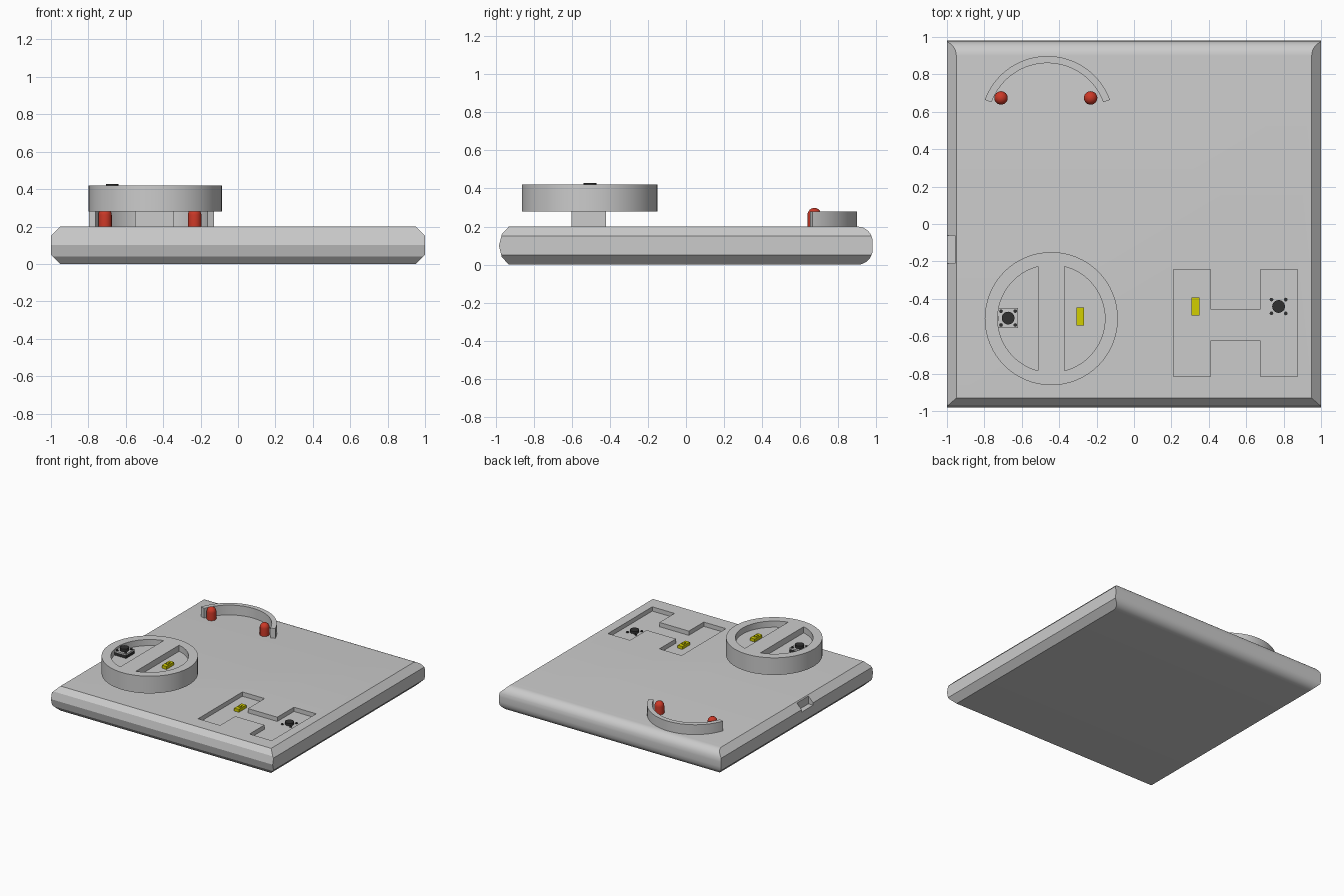
import bpy, bmesh
from math import pi, sin, cos, radians, acos
from mathutils import Vector

if "Cube" in bpy.data.objects:
    bpy.data.objects.remove(bpy.data.objects["Cube"])


def material(name, rgb):
    m = bpy.data.materials.new(name)
    m.diffuse_color = (*rgb, 1)
    m.use_nodes = True
    m.node_tree.nodes["Principled BSDF"].inputs["Base Color"].default_value = m.diffuse_color
    return m


RED = material("red", (0.6, 0.04, 0.02))
YELLOW = material("yellow", (0.65, 0.62, 0.0))
BLACK = material("black", (0.03, 0.03, 0.03))


def finish(bm, name, mat=None, smooth=None):
    bmesh.ops.recalc_face_normals(bm, faces=bm.faces)
    me = bpy.data.meshes.new(name)
    bm.to_mesh(me)
    bm.free()
    ob = bpy.data.objects.new(name, me)
    bpy.context.collection.objects.link(ob)
    if mat:
        me.materials.append(mat)
    if smooth:
        shade(ob, smooth)
    return ob


def shade(ob, angle=30):
    bpy.ops.object.select_all(action='DESELECT')
    bpy.context.view_layer.objects.active = ob
    ob.select_set(True)
    bpy.ops.object.shade_smooth_by_angle(angle=radians(angle))


def prism_bm(pts, vec):
    bm = bmesh.new()
    face = bm.faces.new([bm.verts.new(p) for p in pts])
    new = bmesh.ops.extrude_face_region(bm, geom=[face], use_keep_orig=True)
    bmesh.ops.translate(bm, vec=vec, verts=[v for v in new["geom"] if isinstance(v, bmesh.types.BMVert)])
    return bm


def prism(name, pts, z0, z1, mat=None, smooth=None):
    return finish(prism_bm([(x, y, z0) for x, y in pts], (0, 0, z1 - z0)), name, mat, smooth)


def box(name, x0, x1, y0, y1, z0, z1, mat=None):
    return prism(name, [(x0, y0), (x1, y0), (x1, y1), (x0, y1)], z0, z1, mat)


def arc(cx, cy, r, a0, a1, n):
    return [(cx + r * cos(a0 + (a1 - a0) * i / n), cy + r * sin(a0 + (a1 - a0) * i / n)) for i in range(n + 1)]


def disc(name, cx, cy, r, z0, z1, mat=None, n=32):
    return prism(name, arc(cx, cy, r, 0, 2 * pi, n)[:-1], z0, z1, mat, 30)


def cut(ob, cutter):
    cutter.hide_render = True
    mod = ob.modifiers.new("cut", 'BOOLEAN')
    mod.operation = 'DIFFERENCE'
    mod.solver = 'EXACT'
    mod.object = cutter
    bpy.context.view_layer.objects.active = ob
    bpy.ops.object.modifier_apply(modifier=mod.name)
    bpy.data.objects.remove(cutter)


# Base plate: faceted front, rounded back, chamfered sides
profile = [(-0.93, 0), (-0.967, 0.04), (-0.982, 0.1), (-0.967, 0.16), (-0.93, 0.2)]
profile += arc(0.9, 0.12, 0.08, pi / 2, 0, 8) + arc(0.9, 0.08, 0.08, 0, -pi / 2, 8)
bm = prism_bm([(-1, y, z) for y, z in profile], (2, 0, 0))
for s in (-1, 1):
    for z, nz in ((0.15, 1), (0.05, -1)):
        res = bmesh.ops.bisect_plane(bm, geom=bm.verts[:] + bm.edges[:] + bm.faces[:],
                                     plane_co=(s, 0, z), plane_no=Vector((s, 0, nz)).normalized(),
                                     clear_outer=True)
        edges = [e for e in res["geom_cut"] if isinstance(e, bmesh.types.BMEdge)]
        bmesh.ops.holes_fill(bm, edges=edges, sides=0)
base = finish(bm, "base_plate")

# H-shaped recess and the side port notch
h_shape = [(0.21, -0.815), (0.41, -0.815), (0.41, -0.622), (0.675, -0.622), (0.675, -0.815), (0.875, -0.815),
           (0.875, -0.243), (0.675, -0.243), (0.675, -0.457), (0.41, -0.457), (0.41, -0.243), (0.21, -0.243)]
cut(base, prism("h_cutter", h_shape, 0.165, 0.3))
cut(base, box("port_cutter", -1.1, -0.957, -0.21, -0.062, 0.13, 0.3))
shade(base, 28)

# Raised round panel with two D-shaped recesses, on a square post
CX, CY = -0.442, -0.506
panel = disc("round_panel", CX, CY, 0.356, 0.28, 0.42, n=64)
half = acos(0.07 / 0.287)
for mid in (0, pi):
    cut(panel, prism("d_cutter", arc(CX, CY, 0.287, mid - half, mid + half, 32), 0.37, 0.5))
shade(panel)
box("panel_post", -0.55, -0.342, -0.6, -0.42, 0.19, 0.285)

# Curved rail at the back
a = radians(20)
rail = arc(-0.463, 0.542, 0.356, a, pi - a, 40) + arc(-0.463, 0.542, 0.318, pi - a, a, 40)
prism("curved_rail", rail, 0.195, 0.28, None, 30)

# Red indicator lamps with domed tops
for i, x in enumerate((-0.711, -0.232)):
    bm = bmesh.new()
    prof = [(0, 0.195)] + [(r, 0.262 + h if k else 0.195) for k, (r, h) in
                           enumerate([(0.036, 0)] + arc(0, 0, 0.036, 0, pi / 2, 6))]
    vs = [bm.verts.new((x + r, 0.674, z)) for r, z in prof]
    es = [bm.edges.new(p) for p in zip(vs, vs[1:])]
    bmesh.ops.spin(bm, geom=vs + es, cent=(x, 0.674, 0), axis=(0, 0, 1), angle=2 * pi, steps=24)
    bmesh.ops.remove_doubles(bm, verts=bm.verts, dist=1e-4)
    finish(bm, f"lamp_{i + 1}", RED, 40)


# Push buttons: round knob with four corner pins
def button(name, x, y, z, top):
    disc(name + "_knob", x, y, 0.034, z - 0.005, top, BLACK)
    for sx in (-1, 1):
        for sy in (-1, 1):
            disc(name + "_pin", x + sx * 0.038, y + sy * 0.037, 0.01, z - 0.005, z + 0.006, BLACK, 12)


BX, BY, S = -0.673, -0.503, 0.053
box("button_body", BX - S, BX + S, BY - S, BY + S, 0.365, 0.395, BLACK)
box("button_cover", BX - S, BX + S, BY - S, BY + S, 0.395, 0.405)
button("panel_button", BX, BY, 0.405, 0.428)
button("recess_button", 0.773, -0.441, 0.165, 0.185)

# Yellow chips with a small raised centre
for name, x, y, z in (("panel_chip", -0.287, -0.494, 0.37), ("recess_chip", 0.329, -0.441, 0.165)):
    box(name, x - 0.021, x + 0.021, y - 0.048, y + 0.048, z - 0.005, z + 0.024, YELLOW)
    box(name + "_centre", x - 0.01, x + 0.01, y - 0.017, y + 0.017, z + 0.02, z + 0.03, YELLOW)
